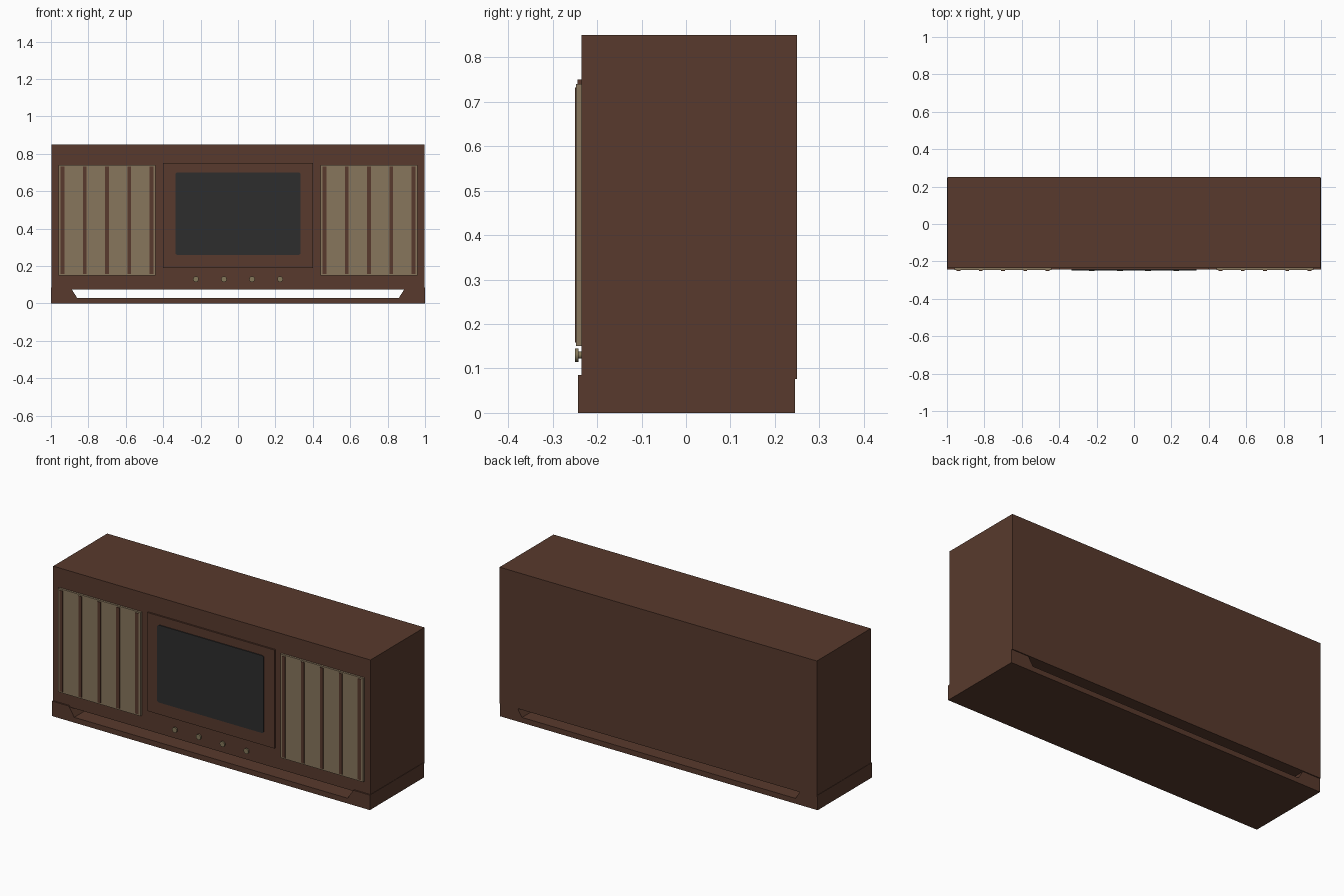
import bpy, bmesh
from mathutils import Matrix

if "Cube" in bpy.data.objects:
    bpy.data.objects.remove(bpy.data.objects["Cube"], do_unlink=True)


def material(name, rgb):
    mat = bpy.data.materials.new(name)
    mat.use_nodes = True
    mat.diffuse_color = (*rgb, 1)
    mat.node_tree.nodes["Principled BSDF"].inputs["Base Color"].default_value = (*rgb, 1)
    return mat


walnut = material("walnut brown", (0.098, 0.042, 0.026))
cloth = material("speaker tan", (0.245, 0.18, 0.108))
glass = material("screen charcoal", (0.027, 0.027, 0.027))
brass = material("dull brass", (0.23, 0.185, 0.10))


def finish(name, bm, mat):
    mesh = bpy.data.meshes.new(name)
    bmesh.ops.recalc_face_normals(bm, faces=bm.faces)
    bm.to_mesh(mesh)
    bm.free()
    mesh.materials.append(mat)
    obj = bpy.data.objects.new(name, mesh)
    bpy.context.collection.objects.link(obj)
    return obj


def box(name, x, y, z, mat):
    """Box from (min, max) pairs."""
    bm = bmesh.new()
    bmesh.ops.create_cube(bm, size=1)
    for v in bm.verts:
        v.co = [r[0] if c < 0 else r[1] for c, r in zip(v.co, (x, y, z))]
    return finish(name, bm, mat)


def extrude_profile(name, points, y0, y1, mat):
    """Closed x-z outline pushed from y0 to y1."""
    bm = bmesh.new()
    face = bm.faces.new([bm.verts.new((x, y0, z)) for x, z in points])
    new = bmesh.ops.extrude_face_region(bm, geom=[face])["geom"]
    bmesh.ops.translate(bm, vec=(0, y1 - y0, 0),
                        verts=[v for v in new if isinstance(v, bmesh.types.BMVert)])
    return finish(name, bm, mat)


# Cabinet and the plinth with its open slot
FRONT = -0.235
box("cabinet", (-0.998, 0.998), (FRONT, 0.25), (0.076, 0.85), walnut)
half = [(1, 0), (1, 0.085), (0.895, 0.085), (0.86, 0.03)]
outline = half + [(-x, z) for x, z in reversed(half)]
extrude_profile("plinth", outline, -0.243, 0.245, walnut)

# Screen surround and screen
box("screen_surround", (-0.4, 0.4), (-0.244, FRONT), (0.19, 0.75), walnut)
screen = box("screen", (-0.335, 0.335), (-0.249, -0.24), (0.26, 0.70), glass)
bm = bmesh.new()
bm.from_mesh(screen.data)
corners = [e for e in bm.edges if abs(e.verts[0].co.y - e.verts[1].co.y) > 0.005]
bmesh.ops.bevel(bm, geom=corners, offset=0.012, segments=4, profile=0.5, affect='EDGES')
bm.to_mesh(screen.data)
bm.free()

# Speaker panels with raised upright slats
for side, label in ((-1, "right"), (1, "left")):
    box(f"{label}_speaker_panel", sorted((side * 0.44, side * 0.96)),
        (-0.247, FRONT), (0.15, 0.74), cloth)
    for i in range(5):
        x = side * (0.462 + i * 0.119)
        box(f"{label}_slat_{i + 1}", (x - 0.01, x + 0.01),
            (-0.25, -0.24), (0.158, 0.732), walnut)

# Control knobs: a stem and a wider cap
for i in range(4):
    bm = bmesh.new()
    for radius, y0, y1 in ((0.008, -0.245, FRONT), (0.015, -0.25, -0.242)):
        place = Matrix.Translation((-0.225 + i * 0.15, (y0 + y1) / 2, 0.13))
        bmesh.ops.create_cone(bm, cap_ends=True, segments=20, radius1=radius,
                              radius2=radius, depth=y1 - y0,
                              matrix=place @ Matrix.Rotation(1.5708, 4, 'X'))
    knob = finish(f"knob_{i + 1}", bm, brass)
    bpy.ops.object.select_all(action='DESELECT')
    knob.select_set(True)
    bpy.context.view_layer.objects.active = knob
    bpy.ops.object.shade_smooth_by_angle()
